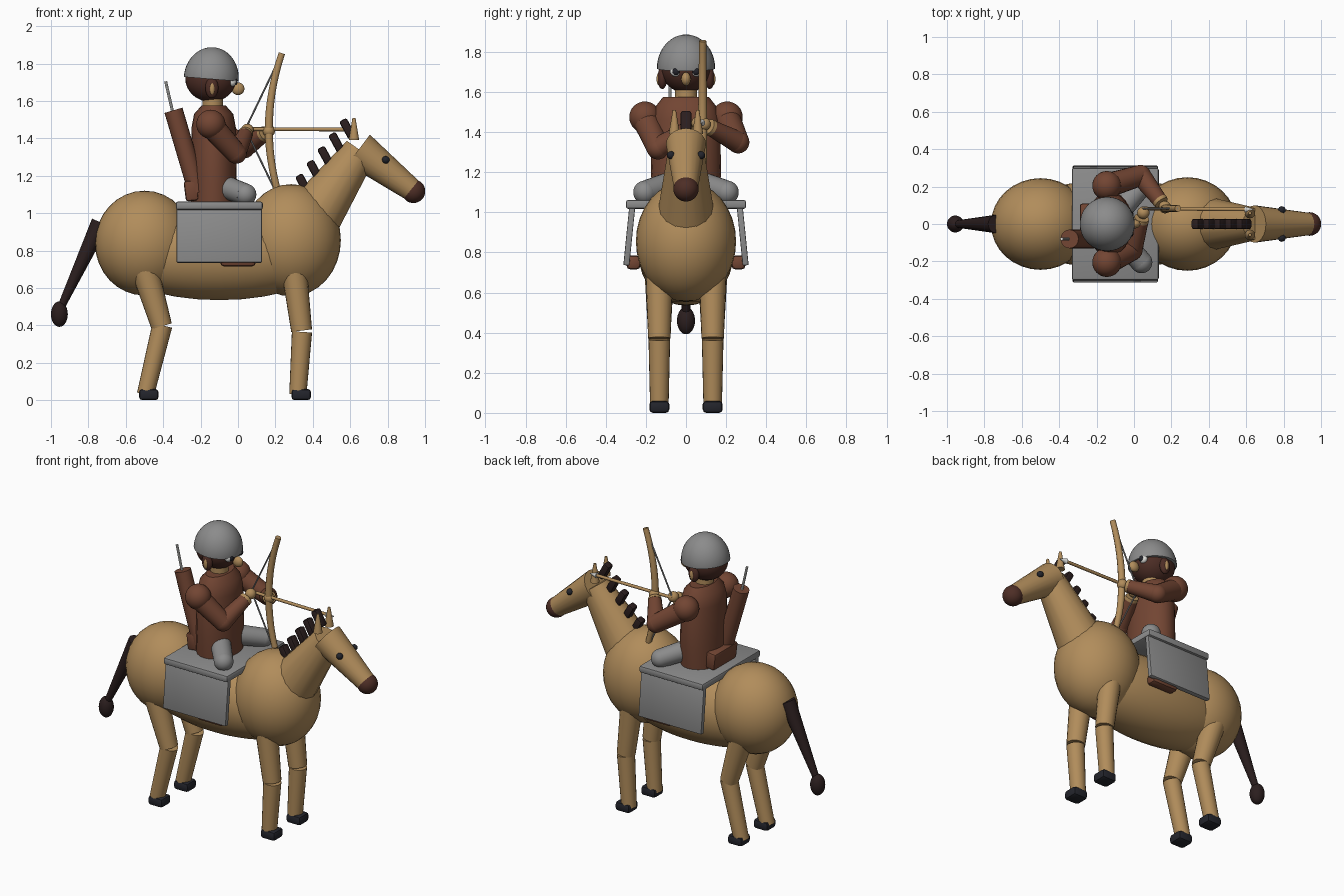
import bpy, bmesh, math
from mathutils import Vector, Matrix

cube = bpy.data.objects.get("Cube")
if cube:
    bpy.data.objects.remove(cube, do_unlink=True)


def material(name, r, g, b):
    m = bpy.data.materials.new(name)
    m.use_nodes = True
    m.diffuse_color = (r, g, b, 1)
    m.node_tree.nodes["Principled BSDF"].inputs["Base Color"].default_value = (r, g, b, 1)
    return m


TAN = material("tan", .44, .265, .105)
BROWN = material("leather_brown", .17, .06, .033)
DARK = material("dark_brown", .075, .027, .019)
MANE = material("mane_black_brown", .024, .013, .013)
GREY = material("grey", .26, .26, .26)
BLACK = material("hoof_black", .017, .018, .025)
WHITE = material("off_white", .75, .75, .72)


def finish(name, bm, mat, matrix=None, angle=40):
    if matrix is not None:
        bm.transform(matrix)
    bmesh.ops.recalc_face_normals(bm, faces=bm.faces[:])
    mesh = bpy.data.meshes.new(name)
    bm.to_mesh(mesh)
    bm.free()
    mesh.materials.append(mat)
    ob = bpy.data.objects.new(name, mesh)
    bpy.context.collection.objects.link(ob)
    bpy.ops.object.select_all(action='DESELECT')
    ob.select_set(True)
    bpy.context.view_layer.objects.active = ob
    bpy.ops.object.shade_smooth_by_angle(angle=math.radians(angle))
    return ob


def ball(name, mat, center, radii, tilt=0):
    if not isinstance(radii, tuple):
        radii = (radii,) * 3
    bm = bmesh.new()
    bmesh.ops.create_uvsphere(bm, u_segments=32, v_segments=16, radius=1)
    m = Matrix.Translation(center) @ Matrix.Rotation(tilt, 4, 'Y') @ Matrix.Diagonal((*radii, 1))
    return finish(name, bm, mat, m)


def rod(name, mat, a, b, ra, rb=None, sides=20):
    """Capped cone or cylinder between two points."""
    a, b = Vector(a), Vector(b)
    d = b - a
    bm = bmesh.new()
    bmesh.ops.create_cone(bm, cap_ends=True, segments=sides, radius1=ra,
                          radius2=ra if rb is None else rb, depth=d.length)
    rot = d.to_track_quat('Z', 'Y').to_matrix().to_4x4()
    return finish(name, bm, mat, Matrix.Translation((a + b) / 2) @ rot)


def box(name, mat, center, size, rot=(0, 0), bevel=.01):
    """Bevelled box turned about x, then y."""
    bm = bmesh.new()
    bmesh.ops.create_cube(bm, size=1)
    bm.transform(Matrix.Diagonal((*size, 1)))
    bmesh.ops.bevel(bm, geom=bm.edges[:], offset=bevel, segments=2, profile=.5, affect='EDGES')
    m = Matrix.Translation(center) @ Matrix.Rotation(rot[1], 4, 'Y') @ Matrix.Rotation(rot[0], 4, 'X')
    return finish(name, bm, mat, m)


def loft(name, mat, x, rings, sides=24):
    """Upright elliptical rings (z, rx, ry) skinned and capped."""
    bm = bmesh.new()
    rows = []
    for z, rx, ry in rings:
        rows.append([bm.verts.new((x + rx * math.cos(t), ry * math.sin(t), z))
                     for t in (2 * math.pi * i / sides for i in range(sides))])
    for lo, hi in zip(rows, rows[1:]):
        for i in range(sides):
            j = (i + 1) % sides
            bm.faces.new((lo[i], lo[j], hi[j], hi[i]))
    bm.faces.new(rows[0])
    bm.faces.new(rows[-1])
    return finish(name, bm, mat)


# Horse body
ball("hindquarters", TAN, (-.5, 0, .84), (.265, .245, .28))
ball("chest", TAN, (.285, 0, .855), (.265, .25, .3))
ball("barrel", TAN, (-.1, 0, .785), (.62, .235, .25))

# Neck, head and muzzle
neck = rod("horse_neck", TAN, (.37, 0, .935), (.655, 0, 1.335), .16, .09, 16)
neck.scale.y = .95
rod("horse_head", TAN, (.645, 0, 1.34), (.935, 0, 1.12), .1, .06, 20)
ball("muzzle", DARK, (.938, 0, 1.117), .063)

# Mane tufts up the back of the neck
for i in range(5):
    box(f"mane_tuft_{i + 1}", MANE, (.35 + .059 * i, 0, 1.155 + .074 * i),
        (.045, .055, .11), (0, -.5), .012)

# Tail with tuft
rod("tail", MANE, (-.735, 0, .95), (-.945, 0, .5), .05, .02, 12)
ball("tail_tuft", MANE, (-.955, 0, .46), (.045, .045, .068))

for s, side in ((1, "left"), (-1, "right")):
    # Horse face
    ball(f"horse_eye_{side}", BLACK, (.79, s * .075, 1.285), .02)
    rod(f"horse_ear_{side}", TAN, (.62, s * .058, 1.39), (.62, s * .058, 1.51), .028, .008, 12)

    # Horse legs
    y = s * .133
    rod(f"front_thigh_{side}", TAN, (.295, y, .74), (.34, y, .372), .07, .056)
    rod(f"front_shin_{side}", TAN, (.342, y, .365), (.32, y, .03), .054, .046)
    box(f"front_hoof_{side}", BLACK, (.338, y, .03), (.105, .1, .06), bevel=.018)
    rod(f"hind_thigh_{side}", TAN, (-.505, y, .72), (-.408, y, .395), .075, .056)
    rod(f"hind_shin_{side}", TAN, (-.405, y, .4), (-.495, y, .03), .054, .046)
    box(f"hind_hoof_{side}", BLACK, (-.477, y, .03), (.105, .1, .06), bevel=.018)

    # Saddle cloth flaps, rider legs and boots
    box(f"cloth_flap_{side}", GREY, (-.1, s * .282, .89), (.455, .03, .31), (s * .1, 0), .005)
    rod(f"rider_thigh_{side}", GREY, (-.07, s * .08, 1.14), (.04, s * .205, 1.1), .062, .058)
    ball(f"rider_hip_{side}", GREY, (-.07, s * .08, 1.14), .062)
    ball(f"rider_knee_{side}", GREY, (.04, s * .205, 1.1), .058)
    box(f"boot_{side}", BROWN, (0, s * .262, .75), (.19, .07, .07), bevel=.02)

# Saddle cloth and seat
box("cloth_top", GREY, (-.1, 0, 1.04), (.465, .6, .045), bevel=.012)
box("saddle_back", BROWN, (-.25, -.01, 1.12), (.07, .24, .11), (0, -.12), .015)

# Rider torso and head
loft("torso", BROWN, -.13, [(1.05, .125, .165), (1.2, .123, .175), (1.46, .118, .17),
                            (1.53, .105, .15), (1.575, .065, .115)])
rod("rider_neck", TAN, (-.135, 0, 1.55), (-.135, 0, 1.64), .055)
ball("rider_head", DARK, (-.145, 0, 1.72), (.137, .125, .125))
ball("nose", TAN, (0, 0, 1.665), (.034, .024, .034))

# Helmet: upper part of a ball, tilted a little forward
bm = bmesh.new()
bmesh.ops.create_uvsphere(bm, u_segments=32, v_segments=24, radius=1)
cut = bmesh.ops.bisect_plane(bm, geom=bm.verts[:] + bm.edges[:] + bm.faces[:],
                             plane_co=(0, 0, -.02), plane_no=(0, 0, 1), clear_inner=True)
bmesh.ops.contextual_create(bm, geom=[e for e in cut["geom_cut"] if isinstance(e, bmesh.types.BMEdge)])
finish("helmet", bm, GREY, Matrix.Translation((-.143, 0, 1.72)) @ Matrix.Rotation(.08, 4, 'Y')
       @ Matrix.Diagonal((.147, .145, .167, 1)))

for s, side in ((1, "left"), (-1, "right")):
    ball(f"rider_eye_{side}", WHITE, (-.03, s * .052, 1.703), (.022, .028, .026))
    ball(f"rider_pupil_{side}", BLACK, (-.014, s * .05, 1.703), (.012, .018, .018))
    ball(f"rider_ear_{side}", DARK, (-.14, s * .118, 1.67), (.035, .024, .055))
    ball(f"inner_ear_{side}", TAN, (-.138, s * .135, 1.665), (.014, .012, .032))
    ball(f"shoulder_{side}", BROWN, (-.145, s * .205, 1.475), .078)

# Arms: the left holds the bow, the right draws the string
ARMS = (("left", (-.145, .205, 1.47), (.035, .26, 1.35), (.165, .09, 1.44)),
        ("right", (-.145, -.205, 1.47), (-.01, -.14, 1.32), (.05, .06, 1.445)))
for side, shoulder, elbow, hand in ARMS:
    e, h = Vector(elbow), Vector(hand)
    rod(f"upper_arm_{side}", BROWN, shoulder, e, .066, .056)
    ball(f"elbow_{side}", BROWN, e, .056)
    rod(f"forearm_{side}", BROWN, e, e.lerp(h, .82), .055, .04)
    rod(f"cuff_{side}", TAN, e.lerp(h, .78), e.lerp(h, .86), .042, .04)
    ball(f"hand_{side}", TAN, h, .033)

# Bow, string and arrow
BOW_Y = .083
GRIP = Vector((.165, BOW_Y, 1.45))
steps = [i / 8 for i in range(-8, 9)]
points = [GRIP + Vector((.07 * t * t, 0, .405 * t)) for t in steps]
curve = bpy.data.curves.new("bow", 'CURVE')
curve.dimensions = '3D'
curve.bevel_depth = .02
curve.bevel_resolution = 3
curve.use_fill_caps = True
spline = curve.splines.new('POLY')
spline.points.add(len(points) - 1)
for p, co, t in zip(spline.points, points, steps):
    p.co = (*co, 1)
    p.radius = 1.15 - .25 * abs(t)
curve.materials.append(TAN)
bpy.context.collection.objects.link(bpy.data.objects.new("bow", curve))

nock = Vector((.04, BOW_Y, 1.45))
rod("string_upper", GREY, points[-1], nock, .005, sides=8)
rod("string_lower", GREY, points[0], nock, .005, sides=8)
rod("arrow_shaft", TAN, nock, (.6, .078, 1.447), .01, sides=10)
rod("arrow_tip", WHITE, (.59, .078, 1.447), (.64, .078, 1.447), .018, .002, 10)

# Quiver with a spare arrow
rod("quiver", BROWN, (-.215, -.08, 1.11), (-.345, -.08, 1.55), .05)
rod("spare_arrow", WHITE, (-.34, -.08, 1.5), (-.387, -.08, 1.705), .008, sides=8)
